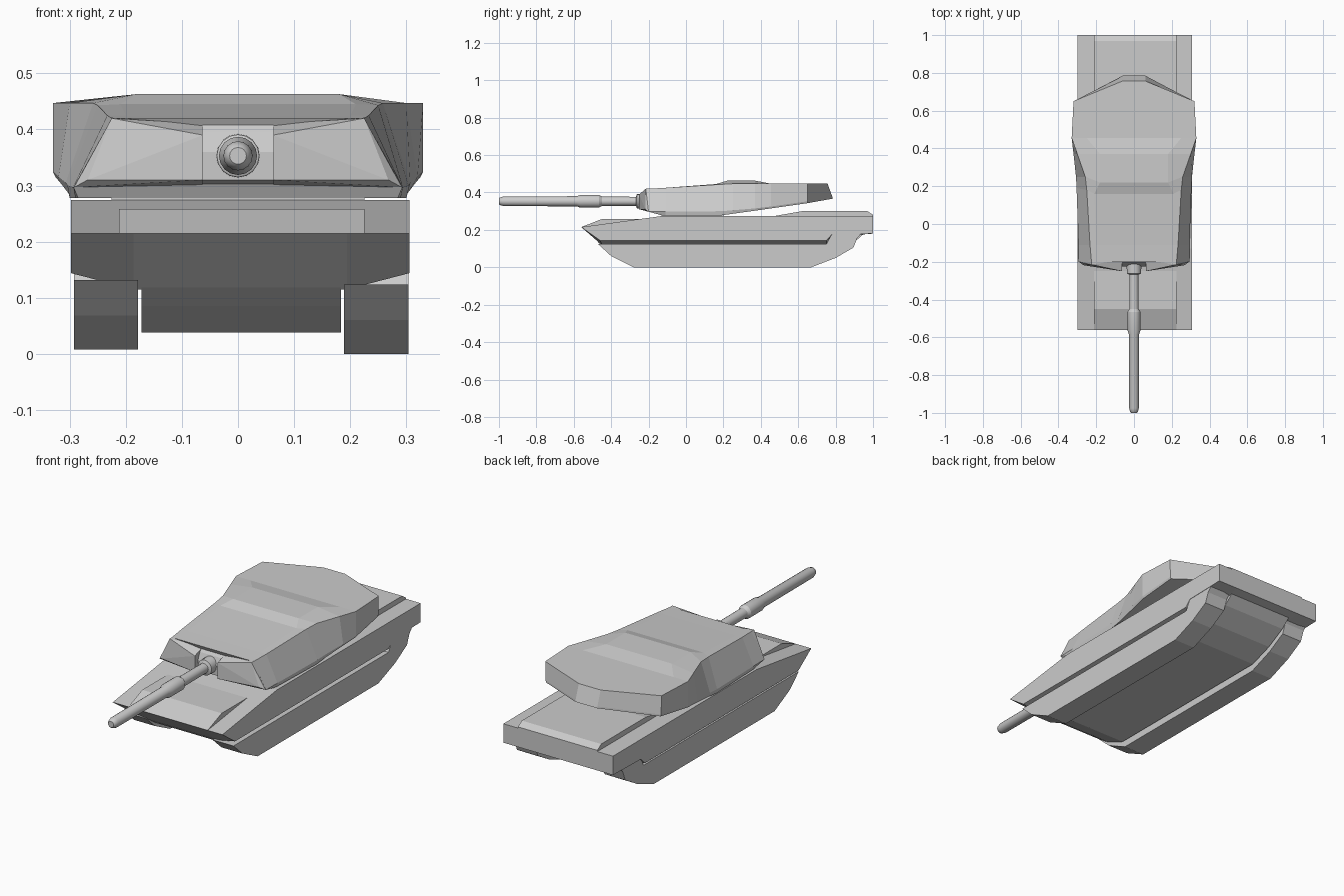
import bpy, bmesh, math


def finish(name, bm):
    bmesh.ops.recalc_face_normals(bm, faces=bm.faces)
    mesh = bpy.data.meshes.new(name)
    bm.to_mesh(mesh)
    bm.free()
    obj = bpy.data.objects.new(name, mesh)
    bpy.context.collection.objects.link(obj)
    return obj


def loft(name, rings):
    """Skin closed rings of equal point count and cap both ends."""
    bm = bmesh.new()
    rows = [[bm.verts.new(p) for p in r] for r in rings]
    n = len(rows[0])
    for a, b in zip(rows, rows[1:]):
        for i in range(n):
            j = (i + 1) % n
            bm.faces.new((a[i], a[j], b[j], b[i]))
    bm.faces.new(rows[0])
    bm.faces.new(rows[-1])
    return finish(name, bm)


def slab(name, profile, x0, x1, dz=0.0):
    """Side profile (y, z) extended from x0 to x1."""
    return loft(name, [[(x, y, z + dz) for y, z in profile] for x in (x0, x1)])


def hull(name, points):
    bm = bmesh.new()
    for p in points:
        bm.verts.new(p)
    res = bmesh.ops.convex_hull(bm, input=bm.verts)
    loose = [v for v in bm.verts if not v.link_faces]
    bmesh.ops.delete(bm, geom=loose, context='VERTS')
    return finish(name, bm)


# Upper hull with sponsons whose undersides slope down towards the middle
outer = [(-.56, .215), (-.13, .274), (1, .274), (1, .18),
         (.78, .175), (.75, .144), (-.46, .144)]
inner = outer[:4] + [(.80, .165), (.75, .115), (-.445, .115)]
loft("upper_hull", [[(x + .004, y, z) for y, z in prof] for x, prof in
                    ((-.302, outer), (-.19, inner), (.19, inner), (.302, outer))])

# Raised glacis panel and engine deck
slab("glacis_panel", [(-.56, .215), (-.45, .258), (-.25, .258), (-.25, .24)], -.212, .225)
slab("engine_deck", [(.46, .272), (.62, .30), (.97, .30), (1, .28), (1, .26)], -.212, .225)

# Belly tub between the tracks
slab("lower_hull", [(-.45, .118), (-.40, .085), (-.29, .038), (.68, .038), (.80, .08),
                    (.90, .135), (.95, .178), (.74, .15), (-.42, .15)], -.172, .184)

# Tracks
track = [(-.47, .124), (-.40, .06), (-.28, 0), (.67, 0), (.80, .05), (.895, .105),
         (.915, .155), (.935, .178), (.78, .178), (.75, .124)]
slab("left_track", track, -.292, -.178, .008)
slab("right_track", track, .189, .304)

# Turret shell: half sections (belly, skirt, roof edge, roof crown)
half_sections = [
    [(.285, -.13, .278), (.293, -.20, .297), (.225, -.20, .42), (.20, -.20, .42)],
    [(.290, -.11, .278), (.294, -.11, .297), (.233, -.11, .425), (.20, -.11, .425)],
    [(.300, .19, .278), (.304, .19, .30), (.250, .18, .443), (.21, .16, .445)],
    [(.302, .25, .286), (.307, .25, .305), (.258, .25, .447), (.18, .22, .463)],
    [(.315, .37, .303), (.320, .37, .315), (.300, .37, .447), (.18, .37, .463)],
    [(.325, .455, .315), (.330, .455, .325), (.330, .455, .447), (.25, .455, .447)],
    [(.315, .65, .343), (.318, .65, .353), (.320, .65, .447), (.25, .65, .447)],
    [(.060, .785, .367), (.060, .783, .375), (.060, .757, .447), (.04, .757, .447)],
]
loft("turret_shell", [h + [(-x, y, z) for x, y, z in reversed(h)] for h in half_sections])

# Turret ring under the shell
slab("turret_base", [(-.13, .265), (-.13, .285), (.2, .285), (.2, .265)], -.225, .225)

# Wedge cheeks either side of the gun
cheek = hull("turret_cheeks", [
    (.063, -.25, .31), (.063, -.25, .39), (.225, -.215, .42), (.268, -.218, .31),
    (.063, -.19, .41), (.225, -.19, .421), (.292, -.20, .297), (.063, -.19, .30)])
cheek.modifiers.new("mirror", 'MIRROR')

# Recessed mantlet block
slab("gun_mantlet", [(-.225, .31), (-.225, .36), (-.21, .395), (-.19, .42), (-.19, .30)], -.063, .063)

# Gun barrel, turned around the y axis
SIDES = 16
steps = [(-.20, .039), (-.262, .038), (-.268, .024), (-.45, .025), (-.465, .034), (-.565, .034),
         (-.585, .027), (-.975, .026), (-.995, .02), (-1.0, .015)]
loft("gun_barrel", [[(r * math.cos(2 * math.pi * i / SIDES), y,
                      .353 + r * math.sin(2 * math.pi * i / SIDES))
                     for i in range(SIDES)] for y, r in steps])
gun = bpy.data.objects["gun_barrel"]
bpy.context.view_layer.objects.active = gun
gun.select_set(True)
bpy.ops.object.shade_smooth_by_angle(angle=math.radians(30))
